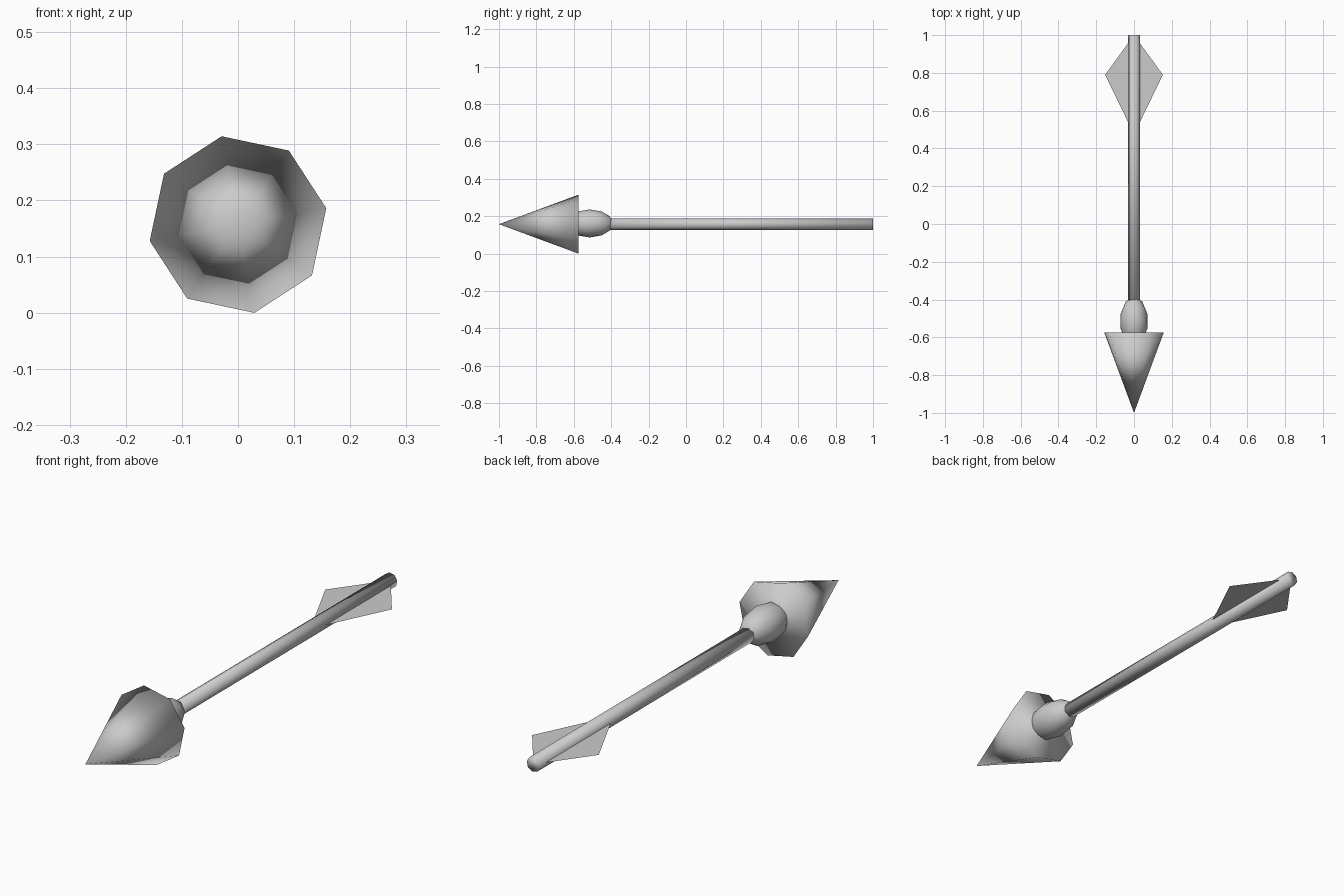
import bpy, bmesh, math
from mathutils import Matrix, Vector

if "Cube" in bpy.data.objects:
    bpy.data.objects.remove(bpy.data.objects["Cube"])

SIDES = 8
TWIST = math.radians(10.5)
HEAD_R = 0.16
AXIS_Z = 0.157          # height of the arrow's centre line

grey = bpy.data.materials.new("light_grey")
grey.diffuse_color = (0.6, 0.6, 0.6, 1)
grey.use_nodes = True
grey.node_tree.nodes["Principled BSDF"].inputs["Base Color"].default_value = grey.diffuse_color


def finish(name, bm, smooth=True):
    """Turn a bmesh into a named object with the shared material."""
    bmesh.ops.recalc_face_normals(bm, faces=bm.faces)
    for f in bm.faces:
        f.smooth = smooth
    me = bpy.data.meshes.new(name)
    bm.to_mesh(me)
    bm.free()
    me.materials.append(grey)
    ob = bpy.data.objects.new(name, me)
    bpy.context.collection.objects.link(ob)
    return ob


def ring(bm, r, y):
    """Eight-sided ring around the arrow's axis."""
    angles = [TWIST + 2 * math.pi * i / SIDES for i in range(SIDES)]
    return [bm.verts.new((r * math.cos(a), y, AXIS_Z + r * math.sin(a)))
            for a in angles]


# Arrow head: closed cone pointing forward, smooth over its rim
bm = bmesh.new()
tip = bm.verts.new((0, -1, AXIS_Z))
rim = ring(bm, HEAD_R, -0.575)
for i in range(SIDES):
    bm.faces.new((tip, rim[i], rim[(i + 1) % SIDES]))
bm.faces.new(rim)
finish("arrow_head", bm)

# Stretched ball joining head and shaft
bm = bmesh.new()
place = Matrix.Translation(Vector((0, -0.515, AXIS_Z + 0.004)))
bmesh.ops.create_icosphere(bm, subdivisions=2, radius=1,
                           matrix=place @ Matrix.Diagonal((0.074, 0.13, 0.075, 1)))
finish("collar_ball", bm)

# Shaft: thin closed rod
bm = bmesh.new()
a, b = ring(bm, 0.031, -0.45), ring(bm, 0.031, 1)
for i in range(SIDES):
    j = (i + 1) % SIDES
    bm.faces.new((a[i], a[j], b[j], b[i]))
bm.faces.new(a)
bm.faces.new(b)
finish("shaft", bm)

# Flight: one flat horizontal kite running through the shaft
bm = bmesh.new()
bm.faces.new([bm.verts.new((x, y, AXIS_Z)) for x, y in
              ((0, 0.475), (0.153, 0.79), (0, 1.0), (-0.153, 0.79))])
bm.normal_update()
if bm.faces[:][0].normal.z < 0:
    bmesh.ops.reverse_faces(bm, faces=bm.faces)
finish("tail_flight", bm, smooth=False)
